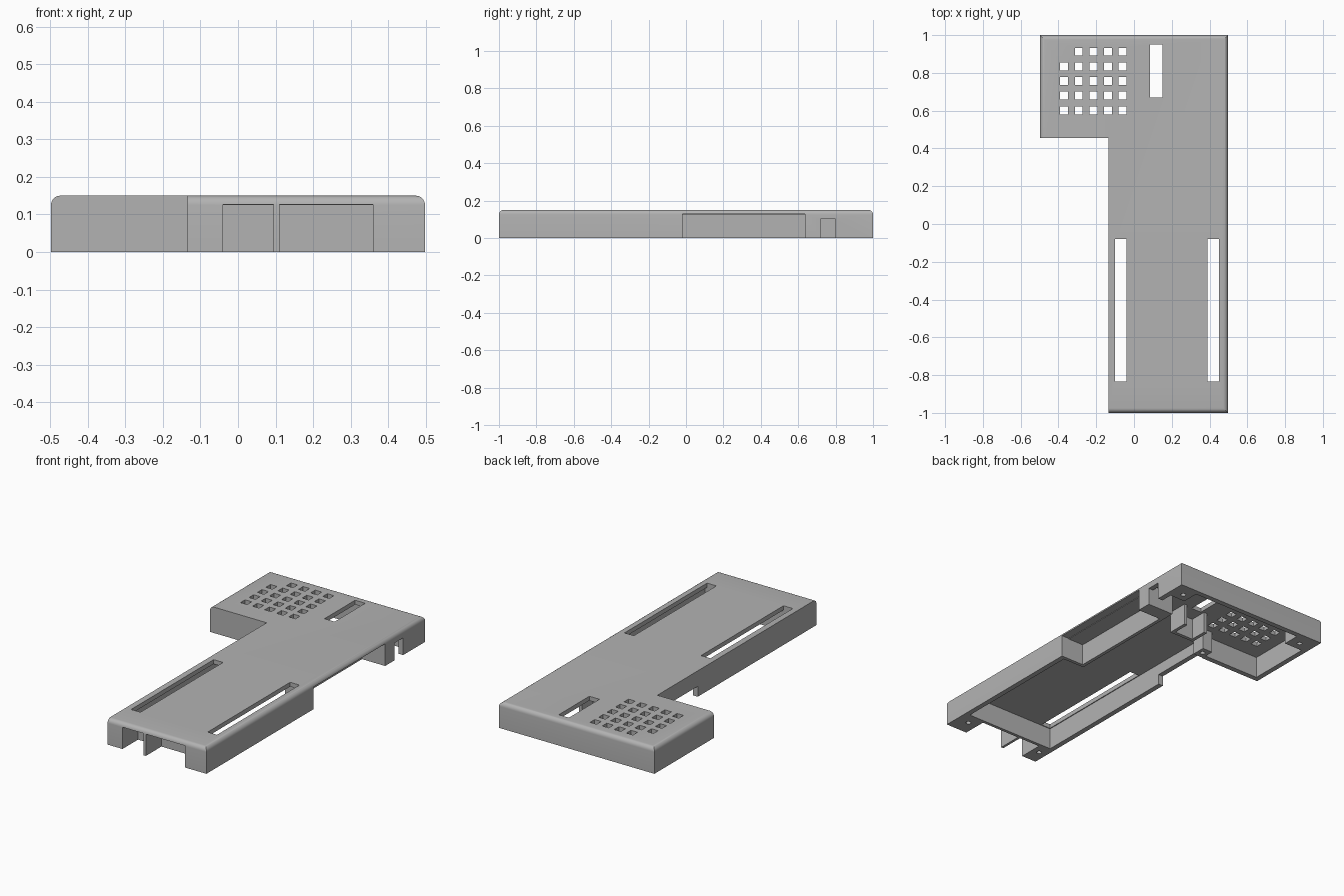
import bpy
import bmesh
from mathutils import Matrix, Vector

cube = bpy.data.objects.get("Cube")
if cube:
    bpy.data.objects.remove(cube, do_unlink=True)

grey = bpy.data.materials.new("plain grey")
grey.use_nodes = True
colour = (0.45, 0.45, 0.45, 1)
grey.diffuse_color = colour
grey.node_tree.nodes["Principled BSDF"].inputs["Base Color"].default_value = colour

HALF, H, WALL, ROOF = 0.498, 0.15, 0.03, 0.125
STEM, TAB = -0.135, 0.455          # stem's inner side x, tab's front y
INNER = HALF - WALL


def finish(name, bm):
    bmesh.ops.recalc_face_normals(bm, faces=bm.faces)
    mesh = bpy.data.meshes.new(name)
    bm.to_mesh(mesh)
    bm.free()
    obj = bpy.data.objects.new(name, mesh)
    mesh.materials.append(grey)
    bpy.context.collection.objects.link(obj)
    return obj


def l_prism(inset, z0, z1):
    """Outline of the L-shaped plate, pulled in by inset and extruded."""
    a, b = HALF - inset, 1 - inset
    s, t = STEM + inset, TAB + inset
    pts = [(s, -b), (a, -b), (a, b), (-a, b), (-a, t), (s, t)]
    bm = bmesh.new()
    face = bm.faces.new([bm.verts.new((x, y, z0)) for x, y in pts])
    top = bmesh.ops.extrude_face_region(bm, geom=[face])["geom"]
    for v in top:
        if isinstance(v, bmesh.types.BMVert):
            v.co.z = z1
    return bm


def add_box(bm, x0, x1, y0, y1, z0, z1):
    size = Vector((x1 - x0, y1 - y0, z1 - z0))
    mid = Vector((x0 + x1, y0 + y1, z0 + z1)) / 2
    bmesh.ops.create_cube(bm, size=1, matrix=Matrix.LocRotScale(mid, None, size))


def box(name, x0, x1, y0, y1):
    bm = bmesh.new()
    add_box(bm, x0, x1, y0, y1, 0, ROOF + 0.005)
    return finish(name, bm)


def cut(target, cutter):
    mod = target.modifiers.new("cut", "BOOLEAN")
    mod.operation, mod.solver, mod.object = "DIFFERENCE", "EXACT", cutter
    cutter.hide_render = True
    bpy.ops.object.select_all(action="DESELECT")
    bpy.context.view_layer.objects.active = target
    target.select_set(True)
    bpy.ops.object.modifier_apply(modifier=mod.name)
    bpy.data.objects.remove(cutter, do_unlink=True)


# Outer shell with its bounding top edges rounded
bm = l_prism(0, 0, H)
rim = []
for e in bm.edges:
    m = (e.verts[0].co + e.verts[1].co) / 2
    if m.z > H - 0.001 and (abs(m.x) > HALF - 0.001 or abs(m.y) > 0.999):
        rim.append(e)
bmesh.ops.recalc_face_normals(bm, faces=bm.faces)
bmesh.ops.bevel(bm, geom=rim, offset=0.025, segments=6, profile=0.5, affect="EDGES")
shell = finish("cover_shell", bm)
cut(shell, finish("cavity", l_prism(WALL, -0.1, ROOF)))

# Slots and vent grid through the roof
bm = bmesh.new()
for x0, x1, y0, y1 in [(-0.1, -0.04, -0.835, -0.08), (0.39, 0.45, -0.835, -0.08),
                       (0.085, 0.15, 0.67, 0.95)]:
    add_box(bm, x0, x1, y0, y1, 0.1, 0.2)
for i in range(5):
    for j in range(5):
        if (i, j) != (0, 4):
            x, y = -0.37 + 0.0775 * i, 0.602 + 0.0775 * j
            add_box(bm, x - 0.021, x + 0.021, y - 0.021, y + 0.021, 0.1, 0.2)
cut(shell, finish("roof_openings", bm))

# Openings in the side walls
bm = bmesh.new()
add_box(bm, -0.04, 0.095, -1.1, -0.95, -0.1, 0.126)
add_box(bm, 0.11, 0.36, -1.1, -0.95, -0.1, 0.126)
add_box(bm, 0.45, 0.6, -0.02, 0.635, -0.1, 0.128)
add_box(bm, 0.45, 0.6, 0.72, 0.8, -0.1, 0.1)
add_box(bm, -0.2, -0.09, 0.085, TAB, -0.1, 0.06)
cut(shell, finish("wall_openings", bm))
bpy.context.view_layer.objects.active = shell
shell.select_set(True)
bpy.ops.object.shade_smooth_by_angle(angle=0.5)

# Front sockets: divider and rear wall
box("front_divider", 0.095, 0.11, -0.975, -0.855)
box("front_socket_wall", STEM + WALL, INNER, -0.858, -0.84)

# Recess on the long side
box("recess_inner_wall", 0.33, 0.35, -0.04, 0.635)
box("recess_front_wall", 0.35, INNER, -0.04, -0.02)
box("recess_rear_block", 0.33, INNER, 0.635, 0.72)

# Small bracket beside the rear slot
box("bracket_left", 0.19, 0.21, 0.56, 0.68)
box("bracket_right", 0.05, 0.07, 0.56, 0.68)
box("bracket_back", 0.07, 0.19, 0.56, 0.58)

# Corner blocks with screw holes
corners = {
    "front_right_block": (STEM + WALL, -0.04, -0.972, -0.858, -0.085, -0.91),
    "front_left_block": (0.36, INNER, -0.972, -0.858, 0.42, -0.91),
    "rear_left_block": (0.37, INNER, 0.87, 0.97, 0.42, 0.92),
    "rear_right_block": (-INNER, -0.35, 0.87, 0.97, -0.41, 0.92),
    "inner_corner_block": (STEM + WALL, -0.04, 0.46, 0.54, -0.07, 0.5),
}
for name, (x0, x1, y0, y1, hx, hy) in corners.items():
    block = box(name, x0, x1, y0, y1)
    bm = bmesh.new()
    bmesh.ops.create_cone(bm, cap_ends=True, segments=16, radius1=0.014, radius2=0.014,
                          depth=0.2, matrix=Matrix.Translation((hx, hy, 0)))
    cut(block, finish("screw_hole", bm))
